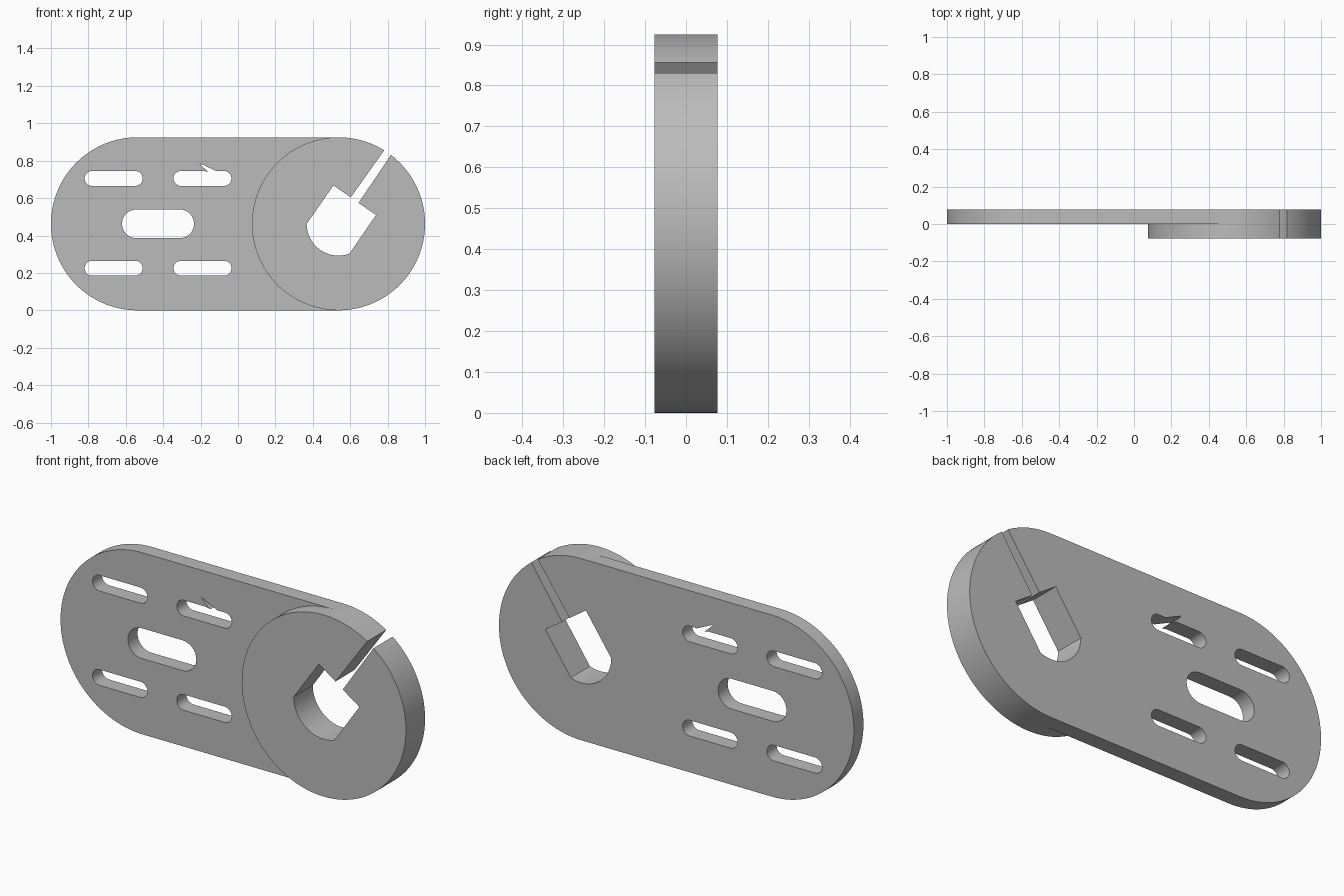
import bpy
import bmesh
from math import radians, cos, sin, atan2, pi
from mathutils import Matrix

cube = bpy.data.objects.get("Cube")
if cube:
    bpy.data.objects.remove(cube, do_unlink=True)

R = 0.4625        # end radius, also half the height
CX = 0.5375       # distance of each end centre from the middle
T = 0.077         # thickness of each layer

grey = bpy.data.materials.new("plain grey")
grey.use_nodes = True
COLOUR = (0.5, 0.5, 0.5, 1)
grey.diffuse_color = COLOUR
grey.node_tree.nodes["Principled BSDF"].inputs["Base Color"].default_value = COLOUR


def arc(cx, cz, r, start, end, n):
    """Points on an arc, angles in radians, both ends included."""
    return [(cx + r * cos(start + (end - start) * i / n),
             cz + r * sin(start + (end - start) * i / n)) for i in range(n + 1)]


def slot(x0, x1, cz, r, top=()):
    """Round-ended slot outline; top adds points along its upper edge."""
    return (arc(x1 - r, cz, r, -pi / 2, pi / 2, 16) + list(top)
            + arc(x0 + r, cz, r, pi / 2, 3 * pi / 2, 16))


def slab(name, outlines, y):
    """Fill the outlines (first outer, others holes) and give them thickness."""
    curve = bpy.data.curves.new(name, "CURVE")
    curve.dimensions = "2D"
    curve.fill_mode = "BOTH"
    curve.extrude = T / 2
    for points in outlines:
        spline = curve.splines.new("POLY")
        spline.points.add(len(points) - 1)
        for p, (x, z) in zip(spline.points, points):
            p.co = (x, z, 0, 1)
        spline.use_cyclic_u = True
    helper = bpy.data.objects.new(name + " outline", curve)
    bpy.context.collection.objects.link(helper)
    graph = bpy.context.evaluated_depsgraph_get()
    mesh = bpy.data.meshes.new_from_object(helper.evaluated_get(graph))
    bpy.data.objects.remove(helper, do_unlink=True)

    bm = bmesh.new()
    bm.from_mesh(mesh)
    bmesh.ops.remove_doubles(bm, verts=bm.verts, dist=0.0002)
    bmesh.ops.transform(bm, verts=bm.verts, matrix=Matrix.Translation((0, y, 0))
                        @ Matrix.Rotation(pi / 2, 4, "X"))
    bmesh.ops.recalc_face_normals(bm, faces=bm.faces)
    bm.to_mesh(mesh)
    bm.free()
    mesh.materials.clear()
    mesh.materials.append(grey)
    obj = bpy.data.objects.new(name, mesh)
    bpy.context.collection.objects.link(obj)
    bpy.ops.object.select_all(action="DESELECT")
    obj.select_set(True)
    bpy.context.view_layer.objects.active = obj
    bpy.ops.object.shade_smooth_by_angle(angle=radians(30))
    return obj


# Keyed bore, open to the rim through a narrow slit
slit_upper, slit_lower = (0.781, 0.855), (0.817, 0.83)
bore = ([(0.603, 0.604), (0.51, 0.668)]
        + arc(CX, R, 0.17, pi, radians(290), 32)
        + [(0.738, 0.51), (0.644, 0.574)])
upper = atan2(slit_upper[1] - R, slit_upper[0] - CX)
lower = atan2(slit_lower[1] - R, slit_lower[0] - CX)

# Outlines share the rim around the bore end
rim_below = arc(CX, R, R, lower, -pi / 2, 64)
rim_above = arc(CX, R, R, pi / 2, upper, 16)
plate_outline = rim_below + arc(-CX, R, R, -pi / 2, -3 * pi / 2, 64) + rim_above + bore
disc_outline = rim_below + arc(CX, R, R, -pi / 2, -3 * pi / 2, 64)[1:-1] + rim_above + bore

# Four narrow slots, one with a small nick, around a wide centre slot
nick = [(-0.115, 0.744), (-0.207, 0.787), (-0.188, 0.766), (-0.157, 0.739), (-0.18, 0.745)]
slots = [slot(-0.62, -0.235, R, 0.077)]
for x0 in (-0.82, -0.345):
    slots.append(slot(x0, x0 + 0.31, 0.225, 0.04))
    slots.append(slot(x0, x0 + 0.31, 0.705, 0.04, nick if x0 > -0.5 else ()))

slab("slotted_plate", [plate_outline] + slots, T / 2)
slab("clamp_disc", [disc_outline], -T / 2)
